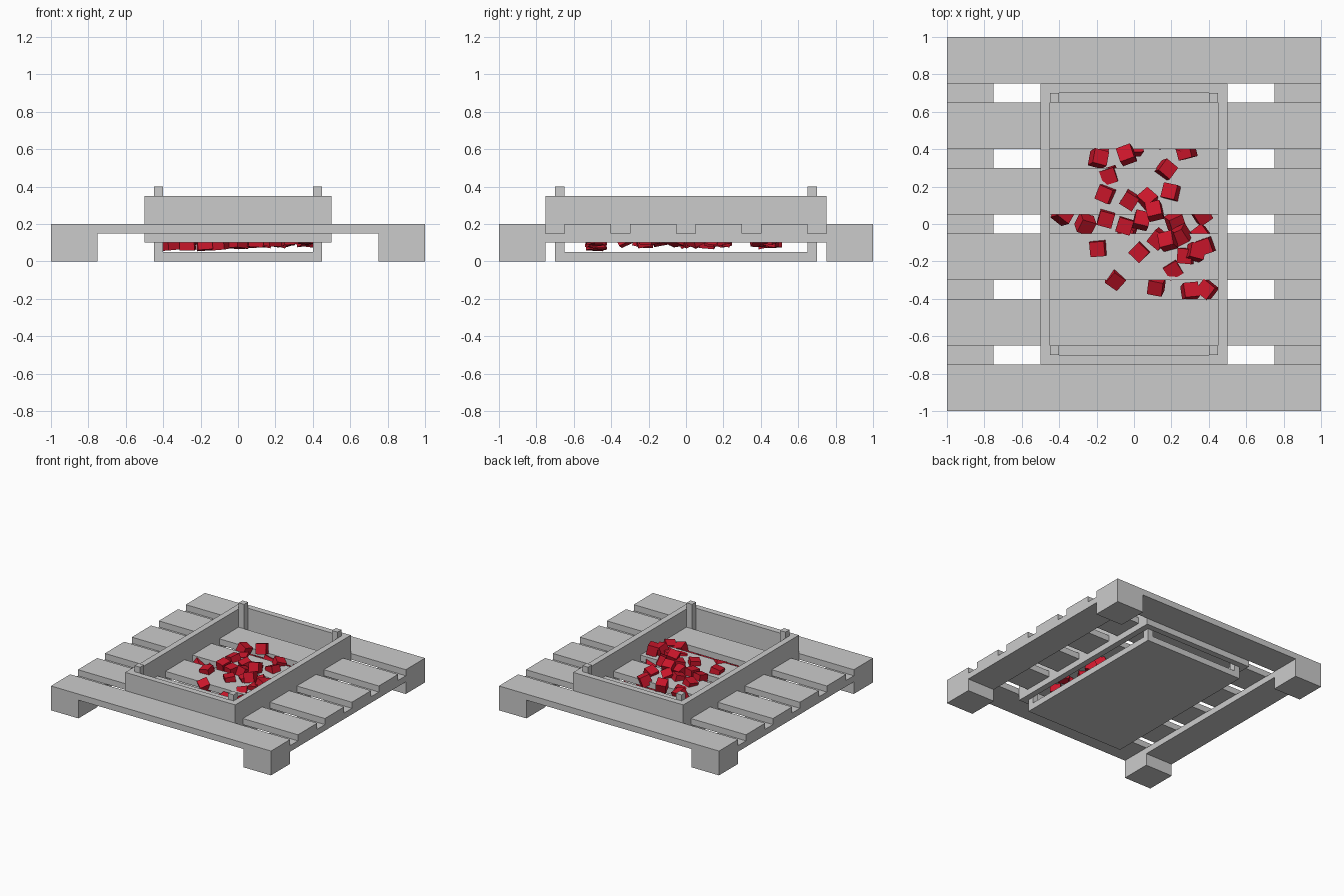
import bpy
import random
from mathutils import Euler

random.seed(4)

cube = bpy.data.objects.get("Cube")
if cube:
    bpy.data.objects.remove(cube, do_unlink=True)


def make_material(name, rgb):
    mat = bpy.data.materials.new(name)
    mat.use_nodes = True
    color = (*rgb, 1)
    mat.diffuse_color = color
    mat.node_tree.nodes["Principled BSDF"].inputs["Base Color"].default_value = color
    return mat


grey = make_material("pale grey", (0.6, 0.6, 0.6))
red = make_material("ember red", (0.6, 0.008, 0.024))


def box(name, low, high, mat=grey):
    """Add a box spanning two opposite corners."""
    center = [(a + b) / 2 for a, b in zip(low, high)]
    bpy.ops.mesh.primitive_cube_add(size=1, location=center)
    obj = bpy.context.object
    obj.name = name
    obj.scale = [b - a for a, b in zip(low, high)]
    bpy.ops.object.transform_apply(location=False, rotation=False, scale=True)
    obj.data.materials.append(mat)
    return obj


def span(sign, inner, outer):
    """Order an inner and outer distance on one side of the centre."""
    return sorted((sign * inner, sign * outer))


# Slatted table top
for i in range(6):
    y = -1 + i * 0.35
    box("top_slat", (-1, y, 0.15), (1, y + 0.25, 0.2))

# Mirrored rails, pit walls, legs and corner posts
for sx in (-1, 1):
    x0, x1 = span(sx, 0.75, 1)
    box("side_rail", (x0, -0.75, 0.1), (x1, 0.75, 0.15))
    w0, w1 = span(sx, 0.45, 0.5)
    box("pit_side_wall", (w0, -0.75, 0.1), (w1, 0.75, 0.35))
    p0, p1 = span(sx, 0.4, 0.45)
    for sy in (-1, 1):
        y0, y1 = span(sy, 0.75, 1)
        box("leg", (x0, y0, 0), (x1, y1, 0.15))
        q0, q1 = span(sy, 0.65, 0.7)
        box("corner_post", (p0, q0, 0), (p1, q1, 0.4))

for sy in (-1, 1):
    y0, y1 = span(sy, 0.7, 0.75)
    box("pit_end_wall", (-0.45, y0, 0.1), (0.45, y1, 0.35))

# Pit floor
box("pit_floor", (-0.45, -0.7, 0), (0.45, 0.7, 0.05))


def ember(x, y, z, tilt):
    """Add a small red block with a random turn."""
    obj = box("ember", (-0.04,) * 3, (0.04,) * 3, red)
    obj.location = (x, y, z)
    turn = random.uniform(0, 1.5)
    obj.rotation_euler = Euler((random.uniform(-tilt, tilt),
                                random.uniform(-tilt, tilt), turn))


# Loose embers lying on the slats, grouped by height
ember_layers = {
    0.24: [(-.04, .37), (.11, .07), (.33, -.15), (.38, -.12), (.18, -.09)],
    0.2: [(-.19, .35), (-.15, .16), (.17, .29), (.2, .17), (-.02, .13),
          (.07, .13), (-.15, .03), (.04, .02), (-.05, -.01), (.13, -.08),
          (.25, -.06), (-.19, -.13), (.03, -.15), (.28, -.17)],
    0.17: [(-.13, .26), (.21, -.24), (-.1, -.29), (.3, -.36), (.39, -.35)],
    0.13: [(.28, .39), (-.38, .05), (-.26, 0), (.22, .01), (.36, .05),
           (-.04, -.05), (.36, -.06), (.12, -.33), (0, .41)],
}
for height, spots in ember_layers.items():
    for x, y in spots:
        ember(x, y, height, 0.45)

# Embers trapped between the slats and the floor
for i in range(9):
    x = -0.36 + i * 0.09
    ember(x, -0.48, 0.1 + max(0, x + 0.15) * 0.07, 0.1)
for i in range(14):
    x = random.uniform(-0.2, 0.36)
    y = random.choice((-0.17, 0.17, 0.47)) + random.uniform(-0.06, 0.04)
    ember(x, y, 0.115 + max(0, x) * 0.06, 0.25)
